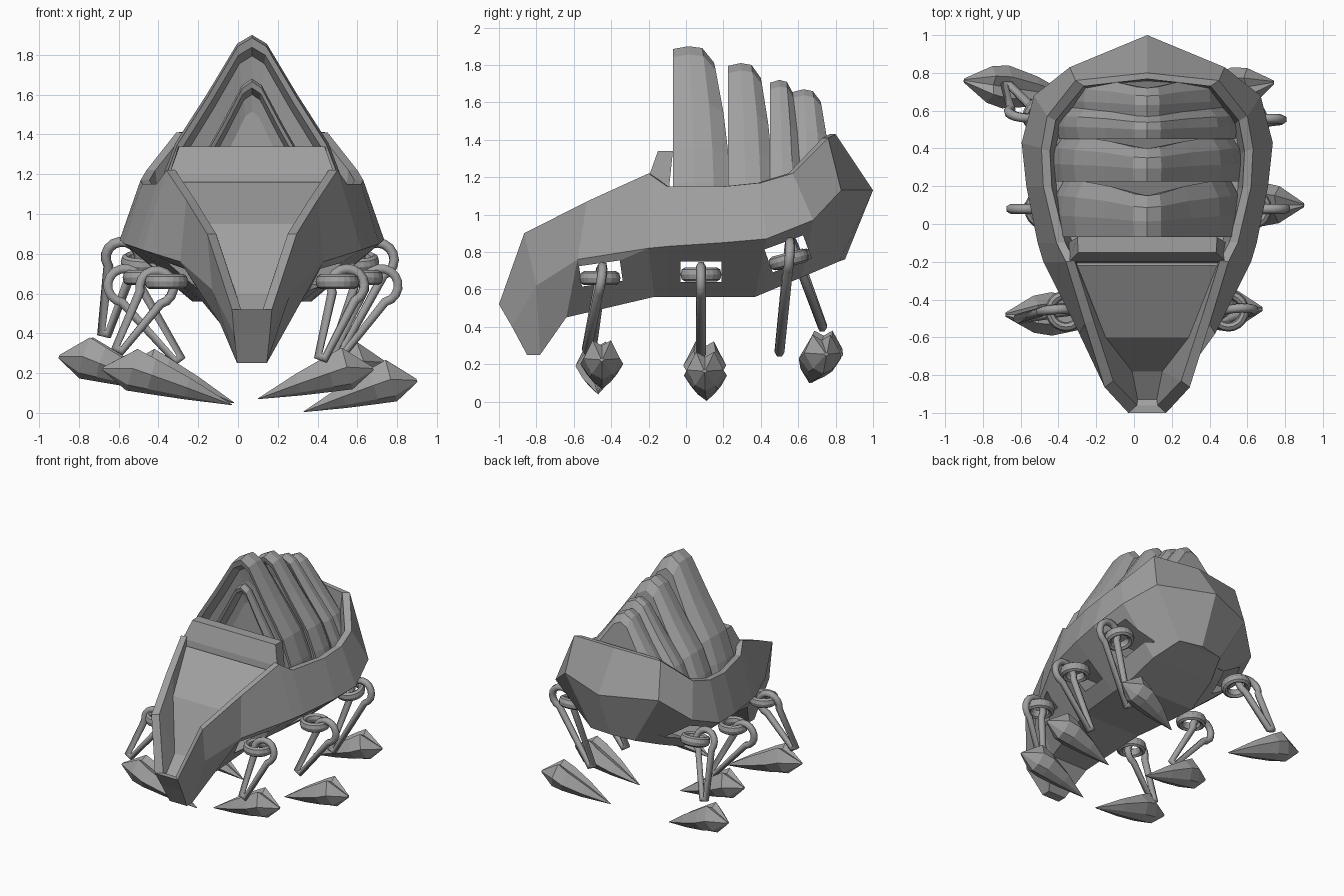
import bpy, bmesh, math
from mathutils import Vector

old = bpy.data.objects.get("Cube")
if old:
    bpy.data.objects.remove(old, do_unlink=True)

grey = bpy.data.materials.new("stone_grey")
grey.use_nodes = True
tone = (0.35, 0.35, 0.35, 1)
grey.diffuse_color = tone
grey.node_tree.nodes["Principled BSDF"].inputs["Base Color"].default_value = tone

CENTRE = 0.07  # the hull sits slightly towards its left


def make_object(name, bm):
    bmesh.ops.recalc_face_normals(bm, faces=bm.faces)
    mesh = bpy.data.meshes.new(name)
    bm.to_mesh(mesh)
    bm.free()
    mesh.materials.append(grey)
    obj = bpy.data.objects.new(name, mesh)
    bpy.context.collection.objects.link(obj)
    return obj


def loft(bm, rings, cap_ends=True):
    """Join closed rings of equal length with quads."""
    rows = [[bm.verts.new(p) for p in ring] for ring in rings]
    count = len(rows[0])
    for a, b in zip(rows, rows[1:]):
        for i in range(count):
            j = (i + 1) % count
            bm.faces.new((a[i], a[j], b[j], b[i]))
    if cap_ends:
        bm.faces.new(rows[0])
        bm.faces.new(rows[-1])
    return rows


# Hull: half outlines from the nose to the middle of the back
rim = [(.10, -1, .52), (.225, -.865, .9), (.33, -.53, 1.07), (.43, -.2, 1.22),
       (.48, -.1, 1.15), (.55, .2, 1.15), (.56, .4, 1.17), (.53, .57, 1.22),
       (.38, .76, 1.41), (0, .8, 1.43)]
ridge = [(.09, -.93, .4), (.2, -.8, .62), (.36, -.58, .76), (.55, -.2, .82),
         (.58, -.1, .83), (.64, .2, .85), (.665, .43, .87), (.6, .68, .97),
         (.41, .83, 1.13), (0, 1, 1.13)]
keel = [(.075, -.85, .25), (.075, -.78, .25), (.16, -.64, .45), (.25, -.17, .56),
        (.26, -.1, .56), (.29, .2, .56), (.3, .37, .56), (.27, .62, .665),
        (.19, .82, .75), (0, .85, .76)]
inner = [(max(x - .045, 0), y * .96, z) for x, y, z in rim]
floor = [(.05, -.93, .5), (.08, -.78, .6), (.22, -.6, .95), (.37, -.22, 1.16),
         (.4, -.09, 1)]
floor += [(max(x - .07, 0), y * .92, 1) for x, y, z in rim[5:]]


def full_ring(half):
    """Mirror a half outline; the last point lies on the centre line."""
    left = [Vector((x + CENTRE, y, z)) for x, y, z in half]
    right = [Vector((CENTRE - x, y, z)) for x, y, z in reversed(half[:-1])]
    return left + right


bm = bmesh.new()
rows = loft(bm, [full_ring(h) for h in (keel, ridge, rim, inner, floor)], False)
for ring in (rows[0], rows[-1]):
    total = len(ring)
    for i in range(total // 2):
        strip = [ring[i], ring[i + 1], ring[total - 2 - i], ring[total - 1 - i]]
        bm.faces.new(list(dict.fromkeys(strip)))
hull = make_object("hull", bm)

# Raised dashboard across the front of the hull
bm = bmesh.new()
profile = [(.42, -.21, 1.12), (.415, -.2, 1.2), (.365, -.15, 1.34),
           (.37, -.07, 1.34), (.42, -.1, 1.05)]
loft(bm, [[(CENTRE + s * x, y, z) for x, y, z in profile] for s in (-1, 1)])
make_object("dashboard", bm)

# Side windows where the leg rings are mounted
for y, z, tall, tilt in ((-.455, .685, .11, 8), (.08, .695, .11, 0), (.545, .79, .13, 20)):
    bpy.ops.mesh.primitive_cube_add(size=1, location=(CENTRE, y, z))
    cutter = bpy.context.object
    cutter.name = "window_cutter"
    cutter.scale = (2, .22, tall)
    cutter.rotation_euler.x = math.radians(tilt)
    cutter.hide_render = True
    cut = hull.modifiers.new("window", "BOOLEAN")
    cut.operation = "DIFFERENCE"
    cut.solver = "EXACT"
    cut.object = cutter
    bpy.context.view_layer.objects.active = hull
    bpy.ops.object.modifier_apply(modifier=cut.name)
    bpy.data.objects.remove(cutter, do_unlink=True)

# Arched shell plates on the back
ARCH = [(0, 1), (.15, .95), (.46, .66), (.78, .38), (.92, .17), (1, 0)]
BASE = 1.02


def arch(width, top, front, depth):
    """Arch outline; a deep arch leans forward towards its crown."""
    pts = [(-x, h) for x, h in reversed(ARCH[1:])] + ARCH
    return [Vector((CENTRE + x * width, front + depth * (1 - .3 * h * h),
                    BASE + h * (top - BASE))) for x, h in pts]


def shell_plate(name, width, top, front, depth):
    bm = bmesh.new()
    drop = top - BASE
    loft(bm, [arch(width * .68, top - drop * .25, front + .09, 0),
              arch(width * .84, top - drop * .12, front + .07, 0),
              arch(width * .91, top - drop * .07, front, 0),
              arch(width * .97, top - .015, front - .01, 0),
              arch(width, top, front, depth * .35),
              arch(width * .98, top - .01, front, depth * .7),
              arch(width * .88, top - drop * .1, front, depth)])
    return make_object(name, bm)


shell_plate("inner_hood", .33, 1.68, -.06, .12)
shell_plate("shell_plate_front", .495, 1.9, -.06, .3)
shell_plate("shell_plate_second", .5, 1.81, .235, .235)
shell_plate("shell_plate_third", .48, 1.72, .46, .16)
shell_plate("shell_plate_back", .43, 1.67, .58, .2)


# Legs: mounting ring, hanging link and pointed foot
def mounting_ring(name, place, tilt):
    bpy.ops.mesh.primitive_torus_add(location=place, major_radius=.085, minor_radius=.025,
                                     major_segments=20, minor_segments=8)
    ring = bpy.context.object
    ring.name = name
    ring.scale.z = 1.5
    ring.rotation_euler = (math.radians(tilt), 0, 0)
    ring.data.materials.append(grey)


def hanging_link(name, head, tail):
    along = (tail - head).normalized()
    across = along.cross(Vector((0, 1, 0))).normalized()
    path = []
    for step in range(13):
        a = math.radians(45 + step * 22.5)
        path.append(head + .085 * (math.cos(a) * along + math.sin(a) * across))
    path += [tail - across * .018, tail + across * .018]
    curve = bpy.data.curves.new(name, "CURVE")
    curve.dimensions = "3D"
    curve.bevel_depth = .026
    curve.bevel_resolution = 1
    spline = curve.splines.new("POLY")
    spline.points.add(len(path) - 1)
    for point, p in zip(spline.points, path):
        point.co = (*p, 1)
    spline.use_cyclic_u = True
    curve.materials.append(grey)
    link = bpy.data.objects.new(name, curve)
    bpy.context.collection.objects.link(link)
    bpy.ops.object.select_all(action="DESELECT")
    link.select_set(True)
    bpy.context.view_layer.objects.active = link
    bpy.ops.object.convert(target="MESH")


def pointed_foot(name, heel, toe):
    """Flat-bottomed spindle with a notched crest near the heel."""
    axis = toe - heel
    side = axis.cross(Vector((0, 0, 1))).normalized()
    up = side.cross(axis).normalized()
    section = [(1, .3), (.5, 1), (0, .8), (-.5, 1), (-1, .3), (-.55, -.3), (0, -.5), (.55, -.3)]
    bm = bmesh.new()
    loft(bm, [[heel + axis * t + side * s * .115 * wide + up * u * .115 * tall
               for s, u in section]
              for t, wide, tall in ((0, .1, .1), (.21, .85, 1.25), (.36, 1, 1.05),
                                    (.64, .7, .65), (1, .02, .02))])
    make_object(name, bm)


# ring centre, link head, link tail, foot heel, foot toe
LEGS = {
    "front_left": ((.5, -.46, .66), (.55, -.46, .64), (.42, -.53, .28),
                   (.68, -.45, .22), (.1, -.45, .07)),
    "middle_left": ((.62, .08, .68), (.72, .08, .64), (.48, .08, .26),
                    (.9, .1, .16), (.33, .11, .005)),
    "back_left": ((.6, .55, .76), (.7, .55, .77), (.48, .5, .27),
                  (.74, .75, .25), (.2, .66, .1)),
    "front_right": ((-.36, -.46, .66), (-.41, -.46, .63), (-.6, -.5, .32),
                    (-.68, -.48, .22), (-.03, -.47, .04)),
    "middle_right": ((-.47, .08, .68), (-.57, .08, .64), (-.3, .08, .27),
                     (-.58, .1, .22), (-.02, .1, .05)),
    "back_right": ((-.48, .57, .76), (-.58, .59, .78), (-.67, .73, .4),
                   (-.9, .76, .28), (-.32, .67, .1)),
}
for place, points in LEGS.items():
    ring, head, tail, heel, toe = map(Vector, points)
    mounting_ring(place + "_ring", ring, 15 if "back" in place else 0)
    hanging_link(place + "_link", head, tail)
    pointed_foot(place + "_foot", heel, toe)
